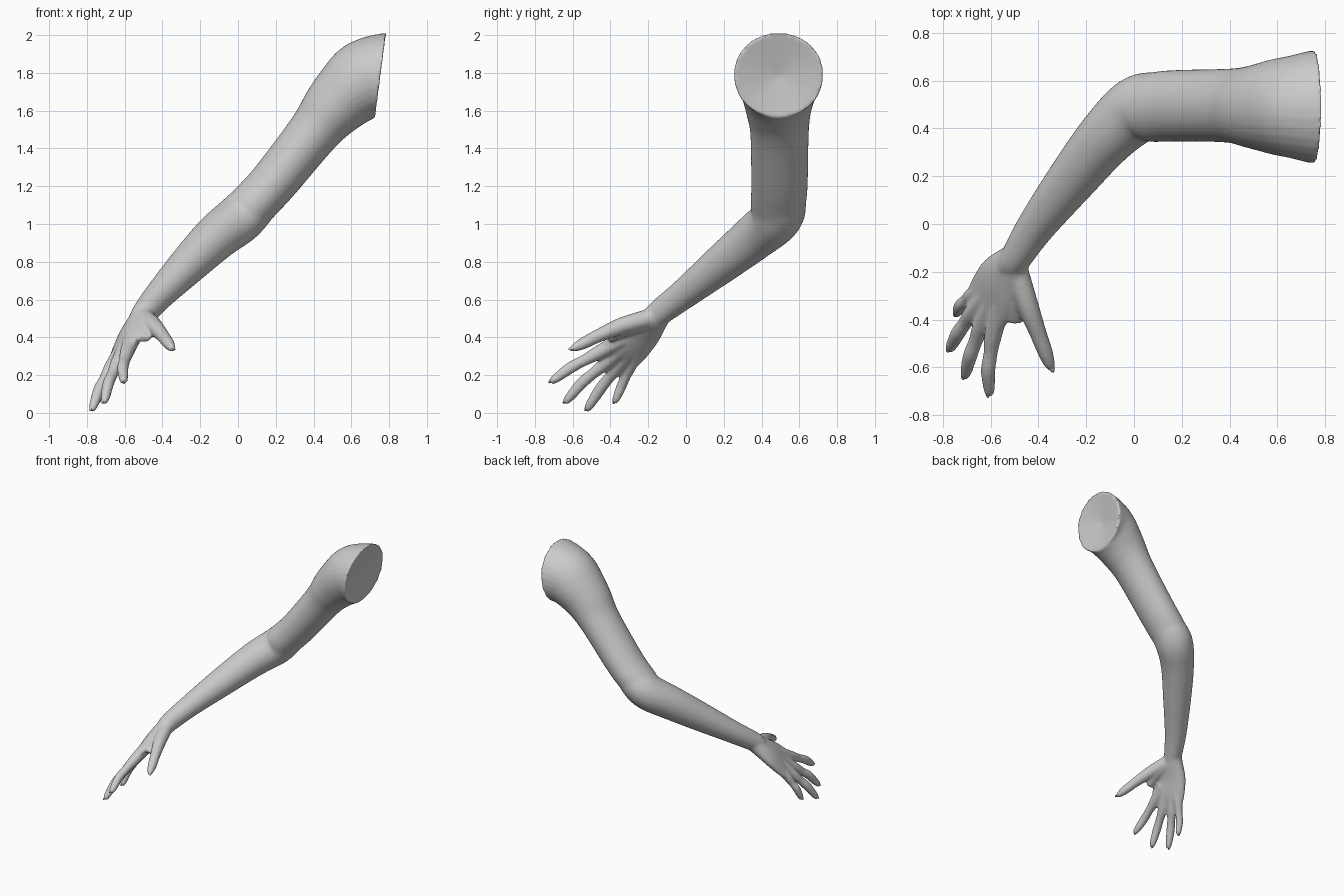
import bpy, bmesh, math
from mathutils import Vector, Matrix

if "Cube" in bpy.data.objects:
    bpy.data.objects.remove(bpy.data.objects["Cube"], do_unlink=True)

skin = bpy.data.materials.new("plain_grey")
skin.use_nodes = True
GREY = (0.6, 0.6, 0.6, 1)
skin.diffuse_color = GREY
skin.node_tree.nodes["Principled BSDF"].inputs["Base Color"].default_value = GREY


def smooth_path(keys, steps):
    """Catmull-Rom blend of (x, y, z, half_width, half_height) sections."""
    k = [Vector(s) for s in keys]
    k = [2 * k[0] - k[1]] + k + [2 * k[-1] - k[-2]]
    out = []
    for p, a, b, n in zip(k, k[1:], k[2:], k[3:]):
        for i in range(steps):
            t = i / steps
            out.append(0.5 * (2 * a + (b - p) * t + (2 * p - 5 * a + 4 * b - n) * t**2
                              + (3 * a - p - 3 * b + n) * t**3))
    return out + [k[-2]]


def loft(bm, keys, side=None, steps=6, sides=32):
    """Skin a closed tube of elliptical rings along the sections."""
    secs = smooth_path(keys, steps)
    pts = [Vector(s[:3]) for s in secs]
    rings = []
    for i, s in enumerate(secs):
        t = (pts[min(i + 1, len(pts) - 1)] - pts[max(i - 1, 0)]).normalized()
        w = Vector(side) if side else Vector((0, 0, 1)).cross(t)
        w = (w - t * w.dot(t)).normalized()
        u = t.cross(w)
        angles = [2 * math.pi * j / sides for j in range(sides)]
        rings.append([bm.verts.new(pts[i] + w * s[3] * math.cos(a) + u * s[4] * math.sin(a))
                      for a in angles])
    for r, q in zip(rings, rings[1:]):
        for j in range(sides):
            n = (j + 1) % sides
            bm.faces.new((r[j], r[n], q[n], q[j]))
    bm.faces.new(rings[0][::-1])
    bm.faces.new(rings[-1])


bm = bmesh.new()

# Upper arm and forearm, running from past the shoulder cut to the wrist
loft(bm, [
    (0.90, 0.49, 1.81, 0.26, 0.22),
    (0.74, 0.49, 1.775, 0.235, 0.225),
    (0.66, 0.49, 1.75, 0.215, 0.215),
    (0.59, 0.49, 1.70, 0.20, 0.19),
    (0.50, 0.49, 1.61, 0.175, 0.165),
    (0.40, 0.495, 1.485, 0.155, 0.138),
    (0.20, 0.495, 1.235, 0.15, 0.127),
    (0.10, 0.49, 1.125, 0.147, 0.125),
    (0.01, 0.475, 1.03, 0.14, 0.13),
    (-0.115, 0.363, 0.93, 0.122, 0.122),
    (-0.264, 0.181, 0.783, 0.103, 0.103),
    (-0.41, -0.01, 0.63, 0.08, 0.08),
    (-0.49, -0.135, 0.535, 0.066, 0.07),
    (-0.52, -0.18, 0.49, 0.06, 0.06),
])

# Flat shoulder cut with a shallow dent
cut = bmesh.ops.bisect_plane(bm, geom=bm.verts[:] + bm.edges[:] + bm.faces[:],
                             plane_co=(0.755, 0.49, 1.775), plane_no=(1, 0, -0.13),
                             clear_outer=True)
rim = [e for e in cut["geom_cut"] if isinstance(e, bmesh.types.BMEdge)]
cap = bmesh.ops.contextual_create(bm, geom=rim)["faces"]
for v in bmesh.ops.poke(bm, faces=cap)["verts"]:
    v.co.x -= 0.04

# Palm
ACROSS = (0.09, -0.19, 0.06)
loft(bm, [
    (-0.47, -0.10, 0.56, 0.06, 0.06),
    (-0.50, -0.15, 0.515, 0.072, 0.062),
    (-0.565, -0.24, 0.42, 0.115, 0.052),
    (-0.61, -0.335, 0.325, 0.132, 0.04),
    (-0.63, -0.375, 0.29, 0.115, 0.025),
], side=ACROSS)

# Web of the thumb
loft(bm, [(-0.50, -0.19, 0.49, 0.05, 0.05), (-0.495, -0.32, 0.44, 0.05, 0.035),
          (-0.50, -0.41, 0.39, 0.035, 0.02)], side=(1, 0, 0))

# Fingers: base, middle joint and tip
FINGERS = {
    "index": ((-0.59, -0.47, 0.315), (-0.61, -0.61, 0.24), (-0.605, -0.72, 0.16)),
    "middle": ((-0.64, -0.43, 0.26), (-0.685, -0.55, 0.16), (-0.71, -0.645, 0.05)),
    "ring": ((-0.675, -0.37, 0.235), (-0.735, -0.455, 0.125), (-0.775, -0.53, 0.01)),
    "little": ((-0.675, -0.295, 0.245), (-0.725, -0.34, 0.145), (-0.745, -0.38, 0.05)),
}
WRIST = Vector((-0.53, -0.2, 0.47))
nails = []
for name, joints in FINGERS.items():
    base, mid, tip = map(Vector, joints)
    thin = 0.88 if name == "little" else 1
    stations = [(WRIST.lerp(base, 0.5), 0.045), (base, 0.037), (base.lerp(mid, 0.5), 0.03),
                (mid, 0.031), (mid.lerp(tip, 0.6), 0.026), (mid.lerp(tip, 0.9), 0.019), (tip, 0.007)]
    loft(bm, [(*p, r * thin, r * thin) for p, r in stations], side=ACROSS, steps=4, sides=16)
    nails.append((name, mid, tip, Vector(ACROSS)))

# Thumb
THUMB = [(-0.49, -0.20, 0.50, 0.05), (-0.445, -0.34, 0.46, 0.046), (-0.40, -0.46, 0.41, 0.036),
         (-0.37, -0.54, 0.37, 0.032), (-0.352, -0.59, 0.345, 0.022), (-0.343, -0.615, 0.33, 0.008)]
loft(bm, [(*s, s[3]) for s in THUMB], side=(1, 0, 0.5), steps=4, sides=16)
nails.append(("thumb", Vector(THUMB[2][:3]), Vector(THUMB[5][:3]), Vector((0.8, -0.1, -0.6))))

bmesh.ops.recalc_face_normals(bm, faces=bm.faces[:])
mesh = bpy.data.meshes.new("arm")
bm.to_mesh(mesh)
bm.free()
arm = bpy.data.objects.new("arm", mesh)
bpy.context.collection.objects.link(arm)
mesh.materials.append(skin)

# Fuse all the tubes into one skin
remesh = arm.modifiers.new("fuse", 'REMESH')
remesh.mode = 'VOXEL'
remesh.voxel_size = 0.009
remesh.use_smooth_shade = True
soften = arm.modifiers.new("soften", 'SMOOTH')
soften.factor = 0.5
soften.iterations = 5

# Pointed nails on the backs of the fingertips
for name, joint, tip, across in nails:
    t = (tip - joint).normalized()
    w = (across - t * across.dot(t)).normalized()
    u = t.cross(w)
    if u.x - u.z > 0:
        w, u = -w, -u
    bm = bmesh.new()
    bmesh.ops.create_uvsphere(bm, u_segments=12, v_segments=8, radius=1)
    turn = Matrix((w, t, u)).transposed().to_4x4()
    place = Matrix.Translation(tip - t * 0.02 + u * 0.008)
    bm.transform(place @ turn @ Matrix.Diagonal((0.013, 0.026, 0.007, 1)))
    for f in bm.faces:
        f.smooth = True
    mesh = bpy.data.meshes.new(name + "_nail")
    bm.to_mesh(mesh)
    bm.free()
    mesh.materials.append(skin)
    bpy.context.collection.objects.link(bpy.data.objects.new(name + "_nail", mesh))
